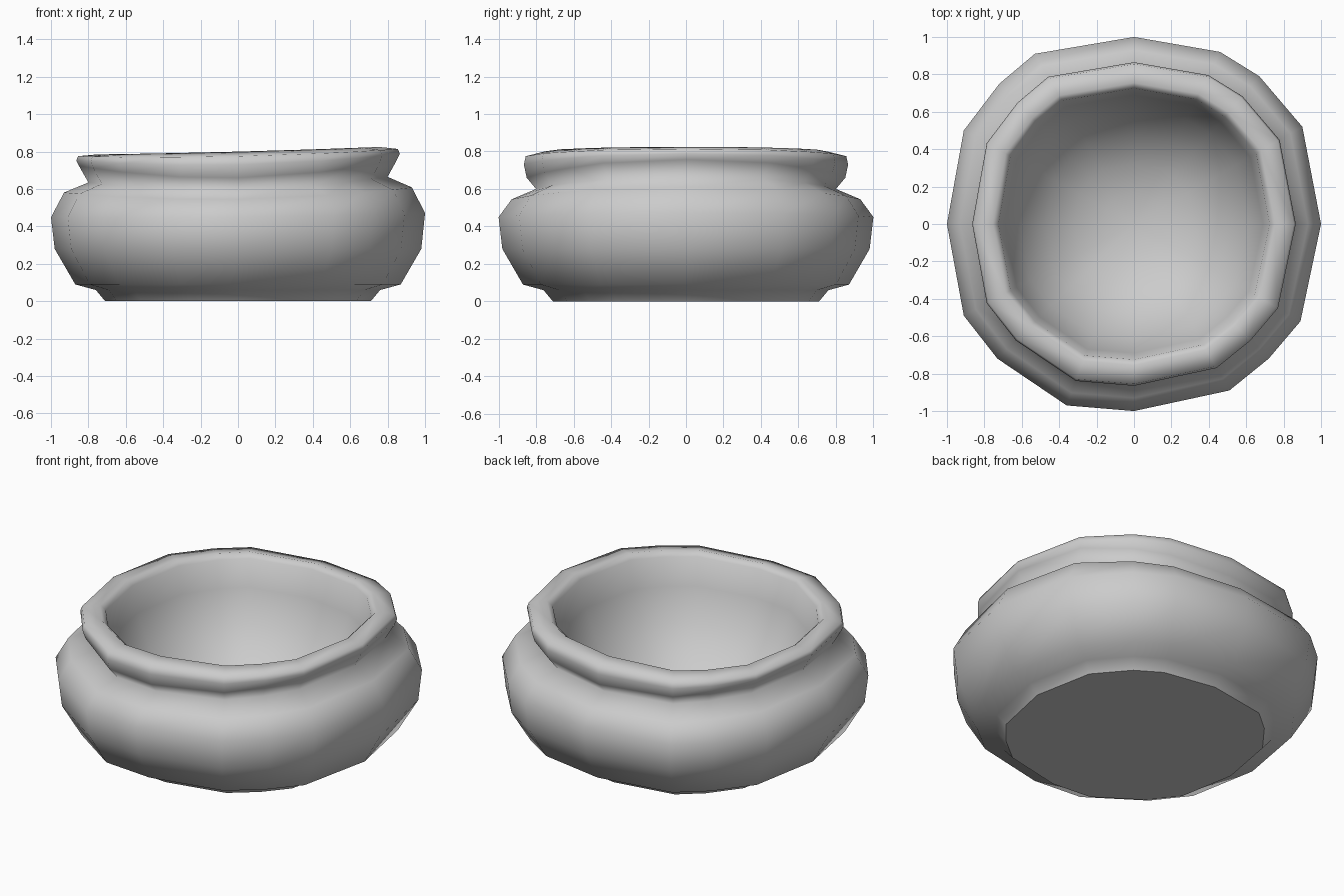
import bpy
import bmesh

cube = bpy.data.objects.get("Cube")
if cube:
    bpy.data.objects.remove(cube, do_unlink=True)

# One clay colour
clay = bpy.data.materials.new("Grey clay")
clay.use_nodes = True
clay.diffuse_color = (0.6, 0.6, 0.6, 1)
clay.node_tree.nodes["Principled BSDF"].inputs["Base Color"].default_value = (0.6, 0.6, 0.6, 1)

# Uneven hand-shaped outline of the body, counter-clockwise
OUTLINE = [(1, 0), (.9, .52), (.67, .79), (.46, .92), (0, 1), (-.53, .91), (-.72, .75), (-.91, .5),
           (-1, 0), (-.91, -.49), (-.73, -.72), (-.36, -.97), (0, -1), (.51, -.89), (.72, -.72), (.89, -.52)]

# Wall profile: scale of the outline, height, extra height at the sides
PROFILE = [(.71, 0, 0), (.76, .06, 0), (.87, .09, 0), (.98, .28, 0), (1, .45, .01),   # foot, belly
           (.93, .545, .05), (.8, .6, .05),                                        # shoulder, neck
           (.85, .66, .08), (.865, .73, .04), (.855, .775, .02),                    # lip
           (.755, .8, .005), (.725, .775, 0),                                       # rim
           (.69, .61, 0), (.61, .42, 0), (.47, .255, 0),                            # hollow
           (.32, .16, 0), (.16, .115, 0)]


def ring(bm, scale, height, lift):
    """One loop of the wall, tilted up slightly towards the left side."""
    return [bm.verts.new((x * scale, y * scale, height + lift * x * x + .025 * x * height * (height > .3)))
            for x, y in OUTLINE]


bm = bmesh.new()
rings = [ring(bm, *row) for row in PROFILE]
count = len(OUTLINE)
for low, high in zip(rings, rings[1:]):
    for i in range(count):
        j = (i + 1) % count
        bm.faces.new((low[i], low[j], high[j], high[i]))

# Flat underside and rounded hollow floor
underside = bm.faces.new(list(reversed(rings[0])))
middle = bm.verts.new((0, 0, .1))
for i in range(count):
    bm.faces.new((rings[-1][i], rings[-1][(i + 1) % count], middle))
bmesh.ops.recalc_face_normals(bm, faces=bm.faces)

# Smooth wall with a crisp edge around the underside
for face in bm.faces:
    face.smooth = True
for edge in underside.edges:
    edge.smooth = False

mesh = bpy.data.meshes.new("bowl")
bm.to_mesh(mesh)
bm.free()
mesh.materials.append(clay)
bowl = bpy.data.objects.new("bowl", mesh)
bpy.context.collection.objects.link(bowl)
